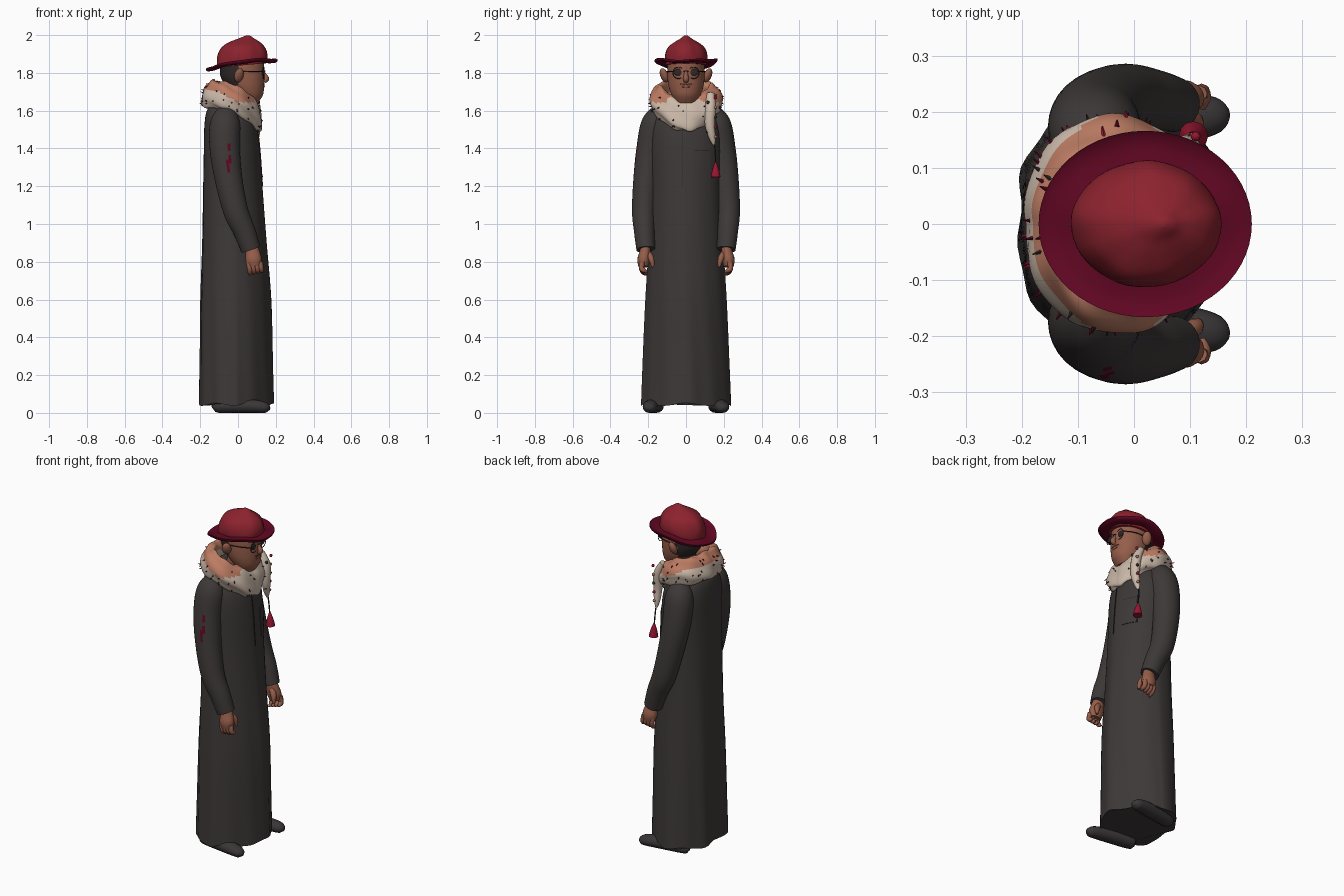
import bpy, bmesh, math, random
from mathutils import Vector

if "Cube" in bpy.data.objects:
    bpy.data.objects.remove(bpy.data.objects["Cube"])

random.seed(4)
TAU = 2 * math.pi


def mat(name, rgb):
    m = bpy.data.materials.new(name)
    m.diffuse_color = (*rgb, 1)
    m.use_nodes = True
    m.node_tree.nodes["Principled BSDF"].inputs["Base Color"].default_value = m.diffuse_color
    return m


CLOTH = mat("charcoal cloth", (0.048, 0.040, 0.040))
DARK = mat("dark seam and hair", (0.027, 0.02, 0.02))
RED = mat("hat red", (0.26, 0.016, 0.027))
BRIM = mat("brim crimson", (0.115, 0.002, 0.016))
SKIN = mat("brown skin", (0.30, 0.11, 0.068))
CREAM = mat("scarf cream", (0.60, 0.49, 0.40))
TAN = mat("scarf tan", (0.50, 0.20, 0.125))
TASSEL = mat("tassel crimson", (0.30, 0.008, 0.03))
SHOE = mat("shoe grey", (0.042, 0.037, 0.038))
BEARD = mat("beard brown", (0.13, 0.05, 0.035))


def spline(rows, t):
    """Catmull-Rom through rows of equal-length tuples, t in 0..1"""
    n = len(rows) - 1
    i = min(int(t * n), n - 1)
    u = t * n - i
    p = [rows[max(0, min(n, i + k))] for k in (-1, 0, 1, 2)]
    return [0.5 * (2 * b + (c - a) * u + (2 * a - 5 * b + 4 * c - d) * u * u
                   + (3 * b - a - 3 * c + d) * u ** 3) for a, b, c, d in zip(*p)]


def skin(name, rings, mats, closed=False, rule=None, angle=50):
    """Mesh from a list of point rings; rule(centre) picks a material index"""
    bm = bmesh.new()
    vs = [[bm.verts.new(p) for p in r] for r in rings]
    n, m = len(vs), len(vs[0])
    for i in range(n if closed else n - 1):
        a, b = vs[i], vs[(i + 1) % n]
        for j in range(m):
            k = (j + 1) % m
            bm.faces.new((a[j], a[k], b[k], b[j]))
    if not closed:
        bm.faces.new(vs[0][::-1])
        bm.faces.new(vs[-1])
    bmesh.ops.recalc_face_normals(bm, faces=bm.faces)
    if rule:
        for f in bm.faces:
            f.material_index = rule(f.calc_center_median())
    me = bpy.data.meshes.new(name)
    bm.to_mesh(me)
    bm.free()
    ob = bpy.data.objects.new(name, me)
    bpy.context.collection.objects.link(ob)
    for mt in mats:
        me.materials.append(mt)
    me.shade_smooth()
    me.set_sharp_from_angle(angle=math.radians(angle))
    return ob


def loft(name, rows, mats, steps=24, sides=32, warp=None, **kw):
    """Stack of ellipses (z, centre x, radius x, radius y)"""
    rings = []
    for i in range(steps + 1):
        z, cx, rx, ry = spline(rows, i / steps)
        ring = []
        for j in range(sides):
            a = TAU * j / sides
            p = Vector((cx + rx * math.cos(a), ry * math.sin(a), z))
            ring.append(warp(p, a) if warp else p)
        rings.append(ring)
    return skin(name, rings, mats, **kw)


def tube(name, rows, mats, steps=20, sides=16, flat=1.0, **kw):
    """Round tube along (x, y, z, radius); flat squashes it across y"""
    rings = []
    for i in range(steps + 1):
        t = i / steps
        x, y, z, r = spline(rows, t)
        d = Vector(spline(rows, min(1, t + .01))[:3]) - Vector(spline(rows, max(0, t - .01))[:3])
        u = d.cross(Vector((0, 1, 0))).normalized()
        v = u.cross(d).normalized()
        rings.append([Vector((x, y, z)) + r * (u * math.cos(TAU * j / sides)
                      + v * flat * math.sin(TAU * j / sides)) for j in range(sides)])
    return skin(name, rings, mats, **kw)


def ball(name, c, r, m, seg=20):
    bpy.ops.mesh.primitive_uv_sphere_add(segments=seg, ring_count=seg // 2, location=c)
    ob = bpy.context.object
    ob.name, ob.scale = name, r
    ob.data.materials.append(m)
    ob.data.shade_smooth()
    return ob


# Long robe with hanging folds
ROBE = [(0.045, -.011, .197, .238), (.25, -.012, .192, .23), (.6, -.014, .186, .215),
        (.9, -.02, .17, .197), (1.2, -.028, .157, .185), (1.4, -.033, .148, .187),
        (1.52, -.04, .138, .18), (1.6, -.05, .115, .145), (1.66, -.045, .08, .09)]


def folds(p, a):
    k = max(0, 1 - p.z / 1.45)
    c = math.cos(a)
    # front of the skirt narrows to the middle, the back is broader
    x = p.x - .035 * k * max(0, c) * (1 - c) * 4 if c > 0 else p.x + .05 * c * (1 + c)
    s = 1 + k * (.022 * math.cos(7 * a) + .02 * math.sin(12 * a + 3 * p.z))
    return Vector((x * s, p.y * (1 + .3 * (s - 1)), p.z + .008 * k * math.cos(6 * a)))


loft("robe", ROBE, [CLOTH], steps=48, sides=72, warp=folds)


def robe_front(y, z):
    """x of the robe surface in front"""
    lo, hi = 0.0, 1.0
    for _ in range(25):
        mid = (lo + hi) / 2
        lo, hi = (mid, hi) if spline(ROBE, mid)[0] < z else (lo, mid)
    _, cx, rx, ry = spline(ROBE, lo)
    c = math.sqrt(max(0, 1 - (y / ry) ** 2))
    return folds(Vector((cx + rx * c, y, z)), math.atan2(y / ry, c)).x


def plate(name, y0, y1, z0, z1, m):
    """Thin patch following the front of the robe"""
    rings = []
    for i in range(13):
        z = z0 + (z1 - z0) * i / 12
        ys = [y0 + (y1 - y0) * j / 4 for j in range(5)]
        rings.append([(robe_front(y, z) + .004, y, z) for y in ys]
                     + [(robe_front(y, z) - .004, y, z) for y in ys[::-1]])
    skin(name, rings, [m])


plate("placket_seam", -.022, -.019, 1.2, 1.5, DARK)
plate("chest_pocket", .045, .125, 1.23, 1.40, CLOTH)
plate("pocket_trim", .045, .125, 1.387, 1.392, DARK)

for s, side in ((-1, "right"), (1, "left")):
    # Sleeve, with faint embroidery on the right one
    def stitch(c, s=s):
        return int(s < 0 and 1.24 < c.z < 1.43 and c.y < -.235
                   and abs(c.x + .048) < .0085 and int(c.z * 70) % 4 > 0)
    tube(side + "_sleeve", [(-.055, s * .125, 1.6, .05), (-.068, s * .16, 1.53, .08),
         (-.07, s * .186, 1.4, .08), (-.05, s * .209, 1.24, .073), (-.012, s * .223, 1.07, .066),
         (.035, s * .22, .96, .058), (.068, s * .213, .865, .052)], [CLOTH, BRIM],
         steps=44, sides=32, flat=.95, rule=stitch)
    # Hand: palm, four fingers, thumb
    tube(side + "_palm", [(.067, s * .213, .89, .034), (.077, s * .217, .85, .038),
         (.083, s * .224, .81, .043), (.088, s * .226, .775, .034)], [SKIN], flat=.78)
    for i in range(4):
        x = .056 + .02 * i
        tube(f"{side}_finger_{i}", [(x, s * .232, .8, .015), (x + .006, s * .236, .765, .014),
             (x + .008, s * .222, .742 + .004 * i, .013), (x + .006, s * .205, .73 + .006 * i, .005)],
             [SKIN], steps=8, sides=8)
    tube(side + "_thumb", [(.085, s * .2, .845, .016), (.108, s * .184, .815, .016),
         (.115, s * .175, .772, .007)], [SKIN], steps=8, sides=10)
    # Shoe
    tube(side + "_shoe", [(-.13, s * .15, .028, .012), (-.11, s * .155, .032, .031),
         (0, s * .172, .037, .037), (.1, s * .188, .034, .034), (.15, s * .195, .026, .026),
         (.168, s * .198, .02, .008)], [SHOE], flat=1.2)
    # Ear
    ear = ball(side + "_ear", (.005, s * .115, 1.787), (.026, .02, .04), SKIN)
    ear.rotation_euler = (s * -.4, 0, s * -.5)
    # Spectacle lens, rim and arm
    ball(side + "_lens", (.132, s * .04, 1.803), (.005, .026, .018), DARK)
    bpy.ops.mesh.primitive_torus_add(major_radius=.03, minor_radius=.002, major_segments=24,
                                     minor_segments=6, location=(.135, s * .04, 1.8),
                                     rotation=(0, math.pi / 2, 0))
    bpy.context.object.name = side + "_rim"
    bpy.context.object.data.materials.append(DARK)
    tube(side + "_glasses_arm", [(.133, s * .07, 1.807, .003), (.07, s * .098, 1.808, .003),
         (.0, s * .1, 1.805, .003)], [DARK], steps=6, sides=6)
    # Cheek crease
    tube(side + "_cheek_crease", [(.122, s * .03, 1.765, .002), (.119, s * .045, 1.75, .005),
         (.108, s * .055, 1.728, .002)], [BEARD], steps=6, sides=6)


# Head: hair at the back
def face_rule(c):
    return int(c.x < -.005 and c.z > 1.72)


loft("head", [(1.64, .06, .045, .055), (1.68, .056, .075, .075), (1.72, .042, .096, .09),
     (1.76, .028, .112, .097), (1.8, .022, .118, .098), (1.85, .022, .115, .096),
     (1.88, .025, .1, .085)], [SKIN, DARK], rule=face_rule, steps=30, sides=40)
tube("neck", [(-.02, 0, 1.6, .07), (0, 0, 1.66, .065), (.02, 0, 1.74, .065)], [SKIN])
tube("nose", [(.128, 0, 1.81, .009), (.142, 0, 1.785, .012), (.15, 0, 1.768, .015),
              (.138, 0, 1.755, .012)], [SKIN], steps=10)
tube("glasses_bridge", [(.137, -.012, 1.807, .003), (.145, 0, 1.81, .003),
                        (.137, .012, 1.807, .003)], [DARK], steps=6, sides=6)
ball("moustache", (.133, 0, 1.741), (.008, .032, .006), BEARD)
ball("lips", (.134, 0, 1.727), (.008, .024, .006), SKIN)
ball("chin_beard", (.123, 0, 1.697), (.012, .024, .01), BEARD)


# Hat: tilted brim rolled up at the sides, folded crown with a peak
def tilt(x, y):
    return 1.838 + .13 * (x - .02) + .9 * y * y


brim = []
for r, dz in ((.5, .025), (.62, .018), (.8, .006), (.95, .004), (1, .008), (1.0, 0),
              (.95, -.006), (.8, -.005), (.62, .004), (.5, .012)):
    ring = []
    for j in range(56):
        a = TAU * j / 56
        x, y = .02 + .19 * r * math.cos(a), .166 * r * math.sin(a)
        ring.append((x, y, tilt(x, y) + dz + .003 * math.sin(5 * a)))
    brim.append(ring)
skin("hat_brim", brim, [BRIM], closed=True)


def dents(p, a):
    k = max(0, p.z - 1.86) * 10 * max(0, 2.0 - p.z) * 10
    s = 1 + .06 * k * math.cos(4 * a + .6) + .03 * k * math.sin(9 * a)
    return Vector((.02 + (p.x - .02) * s, p.y * s, p.z + .08 * (p.x - .02) * (2.0 - p.z) / .15))


loft("hat_crown", [(1.84, .02, .132, .108), (1.875, .022, .133, .112), (1.91, .024, .125, .106),
     (1.94, .026, .108, .09), (1.963, .032, .08, .06), (1.98, .042, .045, .032),
     (1.993, .05, .02, .015), (1.999, .052, .005, .005)], [RED], steps=32, sides=48, warp=dents)


# Scarf: thick wrap, high and tan behind, dropping to a cream fold in front
def scarf_point(a, b):
    f = (1 + math.cos(a)) / 2                       # 1 in front, 0 behind
    c, s = math.cos(b), math.sin(b)
    out = .122 + .022 * abs(math.sin(a))
    wrinkle = 1 + .07 * math.sin(5 * b + 4 * a) + .05 * math.sin(9 * a)
    h = .07 + .02 * f ** 2
    r = out + .034 * c * wrinkle - .022 * s
    v = h * s * wrinkle
    return Vector((-.03 + r * math.cos(a) * (1 - .04 * f),
                   r * 1.1 * math.sin(a) * (1 - .3 * f * max(0, -s)),
                   1.69 - .11 * f ** 2 + v))


def scarf_rule(c):
    edge = 1.71 - .55 * min(.12, max(0, c.x + .12))
    return int(c.x < .085 and c.z > edge)


rings = [[scarf_point(TAU * i / 96, TAU * j / 40) for j in range(40)] for i in range(96)]
skin("scarf", rings, [CREAM, TAN], closed=True, angle=80, rule=scarf_rule)

# Fringe spikes around the scarf edges
for i in range(50):
    a, b = random.uniform(0, TAU), random.choice((.1, .7, -.4, -.9)) + random.uniform(-.25, .25)
    p = scarf_point(a, b)
    d = Vector((math.cos(a), math.sin(a), random.uniform(-.6, .6))).normalized()
    bpy.ops.mesh.primitive_cone_add(vertices=5, radius1=.005, radius2=.001,
                                    depth=random.uniform(.014, .024), location=p + d * .003,
                                    rotation=d.to_track_quat('Z', 'Y').to_euler())
    bpy.context.object.name = f"fringe_{i}"
    bpy.context.object.data.materials.append(random.choice((TASSEL, BRIM, BRIM, DARK)))

# Hanging scarf end with beads, cord and tassel on the left
tube("scarf_end", [(.06, .13, 1.69, .018), (.092, .13, 1.62, .026), (.098, .126, 1.53, .024),
                   (.095, .138, 1.46, .017), (.093, .148, 1.42, .006)], [CREAM], flat=1.1)
for i in range(9):
    ball(f"bead_{i}", (.11 - .001 * i, .136 + .02 * (-1) ** i, 1.67 - .026 * i),
         (.009, .009, .009), (TASSEL, DARK, TAN)[i % 3], 8)
tube("tassel_cord", [(.093, .148, 1.44, .004), (.097, .155, 1.38, .004), (.102, .157, 1.31, .004)],
     [DARK], steps=8, sides=6)
tube("tassel", [(.102, .157, 1.325, .005), (.103, .157, 1.30, .014), (.105, .157, 1.27, .022),
                (.106, .157, 1.248, .026)], [TASSEL], steps=8, sides=12)
